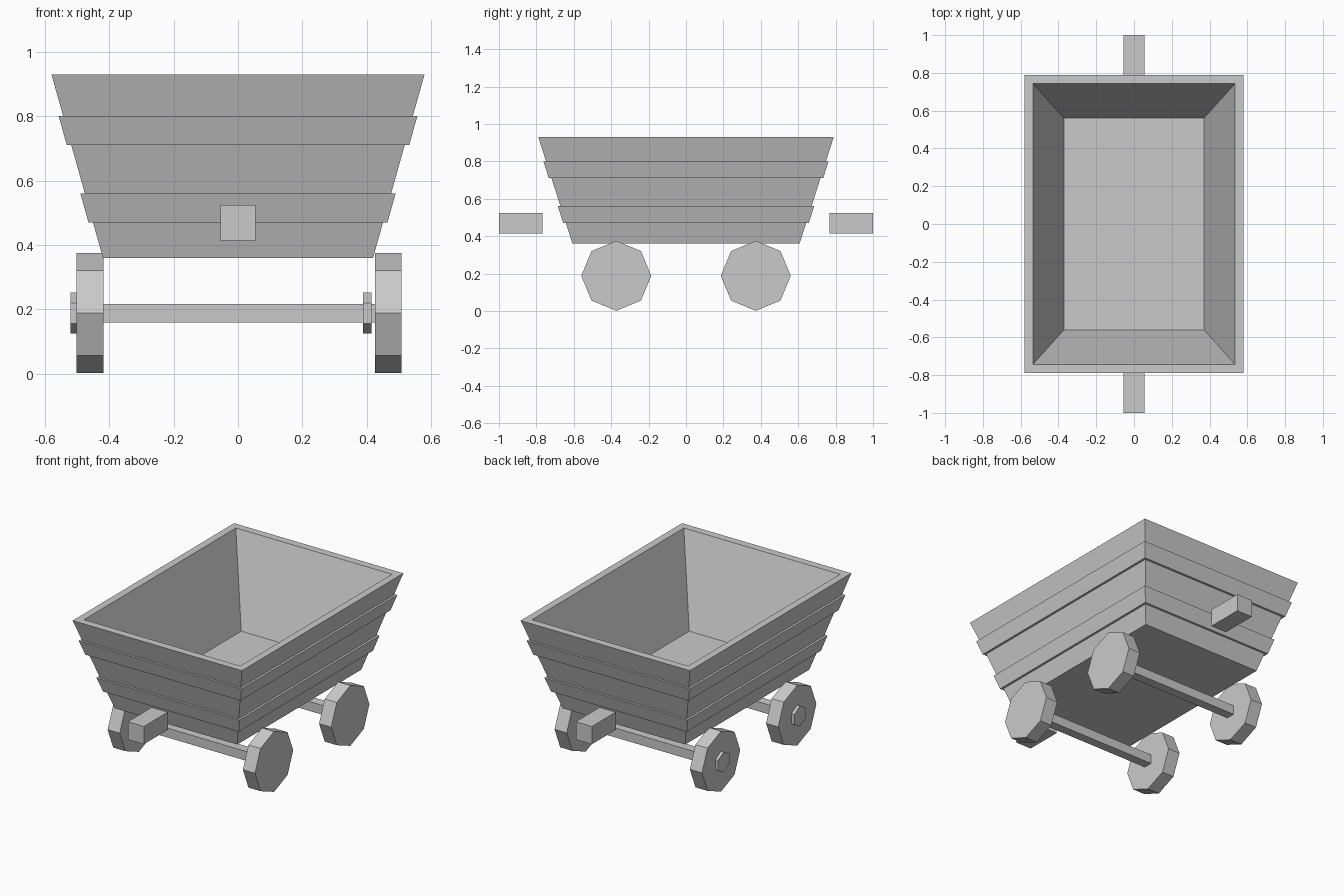
import bpy, bmesh, math
from mathutils import Matrix

cube = bpy.data.objects.get("Cube")
if cube:
    bpy.data.objects.remove(cube, do_unlink=True)

# One plain grey for the whole cart
grey = bpy.data.materials.new("plain_grey")
grey.use_nodes = True
colour = (0.59, 0.59, 0.59, 1)
grey.diffuse_color = colour
grey.node_tree.nodes["Principled BSDF"].inputs["Base Color"].default_value = colour


def finish(name, bm):
    bmesh.ops.recalc_face_normals(bm, faces=bm.faces)
    mesh = bpy.data.meshes.new(name)
    bm.to_mesh(mesh)
    bm.free()
    mesh.materials.append(grey)
    obj = bpy.data.objects.new(name, mesh)
    bpy.context.collection.objects.link(obj)
    return obj


def box(name, centre, size):
    bm = bmesh.new()
    bmesh.ops.create_cube(bm, size=1, matrix=Matrix.Translation(centre) @ Matrix.Diagonal((*size, 1)))
    return finish(name, bm)


def disc(name, centre, radius, width, sides):
    # Prism lying along x with one corner pointing straight up
    bm = bmesh.new()
    bmesh.ops.create_cone(bm, cap_ends=True, segments=sides, radius1=radius, radius2=radius, depth=width)
    top = max(bm.verts, key=lambda v: v.co.y)
    spin = Matrix.Rotation(math.pi / 2 - math.atan2(top.co.y, top.co.x), 4, "Z")
    stand = Matrix(((0, 0, 1, 0), (1, 0, 0, 0), (0, 1, 0, 0), (0, 0, 0, 1)))
    bm.transform(Matrix.Translation(centre) @ stand @ spin)
    return finish(name, bm)


# Hopper: rectangular rings swept up the outside, over the rim and down inside
BASE, RIM, FLOOR, BAND = 0.36, 0.93, 0.405, 0.014


def wall(z, out=0):
    t = (z - BASE) / (RIM - BASE)
    return (0.42 + 0.16 * t + out, 0.607 + 0.183 * t + out, z)


rings = [wall(BASE)]
for low, high in ((0.47, 0.56), (0.71, 0.80)):
    rings += [wall(low), wall(low, BAND), wall(high, BAND), wall(high)]
rings += [wall(RIM), (0.535, 0.743, RIM), (0.37, 0.56, FLOOR)]

bm = bmesh.new()
loops = [[bm.verts.new((sx * x, sy * y, z)) for sx, sy in ((-1, -1), (1, -1), (1, 1), (-1, 1))]
         for x, y, z in rings]
for a, b in zip(loops, loops[1:]):
    for i in range(4):
        j = (i + 1) % 4
        bm.faces.new((a[i], a[j], b[j], b[i]))
bm.faces.new(loops[0])
bm.faces.new(loops[-1])
finish("hopper", bm)

for end, side in (("front", -1), ("back", 1)):
    # Coupling block, axle, wheels and hub nuts at each end
    box(end + "_coupling", (0, side * 0.883, 0.469), (0.11, 0.234, 0.11))
    y, z = side * 0.373, 0.188
    box(end + "_axle", (0, y, z), (0.9, 0.058, 0.058))
    for hand, wheel_x, hub_x in (("right", -0.46, -0.507), ("left", 0.467, 0.402)):
        disc(f"{end}_{hand}_wheel", (wheel_x, y, z), 0.187, 0.083, 8)
        disc(f"{end}_{hand}_hub", (hub_x, y, z), 0.064, 0.026, 6)
